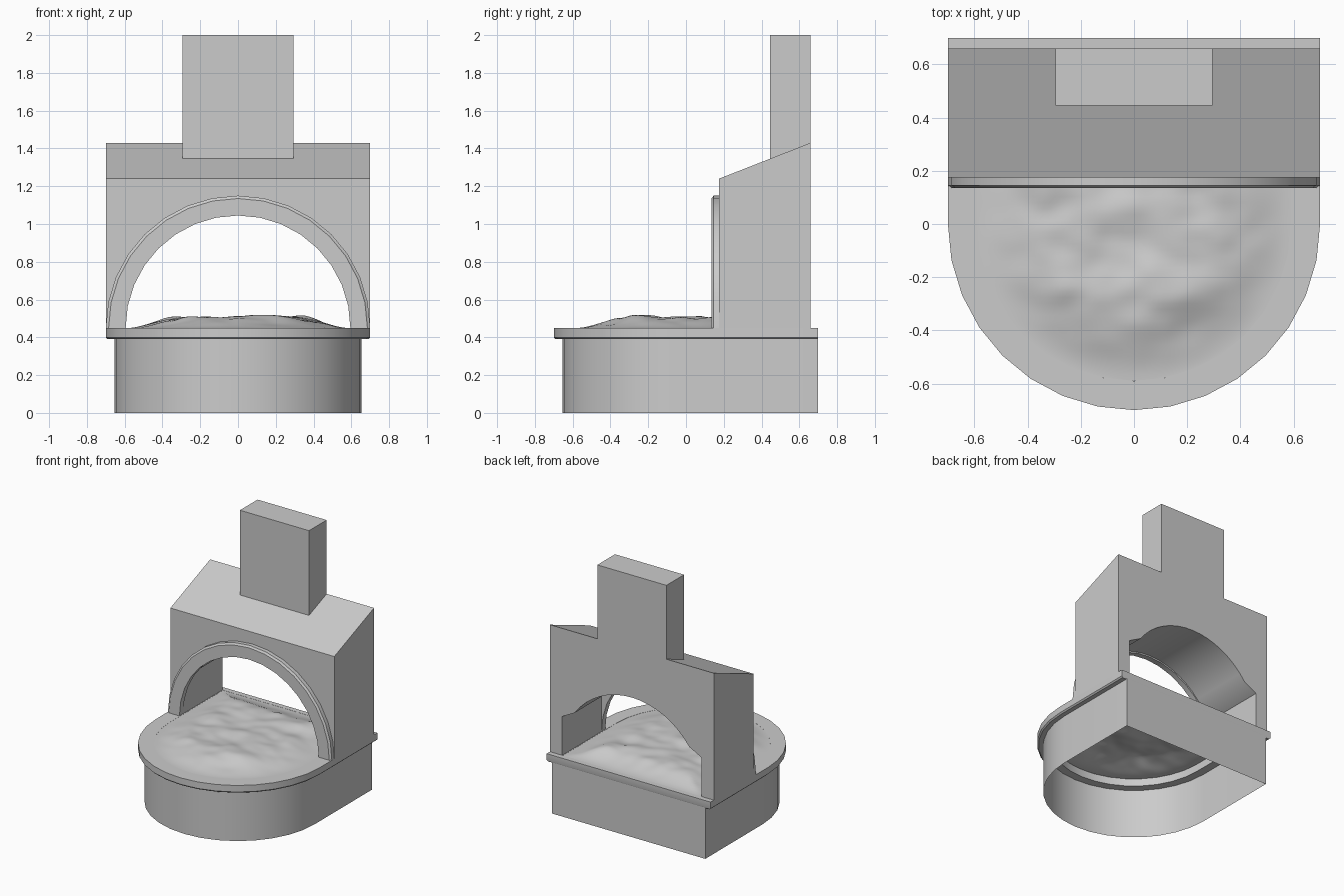
import bpy, bmesh, math
from mathutils import Vector, noise

cube = bpy.data.objects.get("Cube")
if cube:
    bpy.data.objects.remove(cube, do_unlink=True)

stone = bpy.data.materials.new("stone_grey")
stone.use_nodes = True
GREY = (0.6, 0.6, 0.6, 1)
stone.diffuse_color = GREY
stone.node_tree.nodes["Principled BSDF"].inputs["Base Color"].default_value = GREY

FLOOR = 0.45      # top of the hearth rim
BACK = 0.66       # rear plane of the hood
SEGMENTS = 16     # sides in each half circle


def loft(name, rows, ring=False, wrap=False, caps=False, fix=True, angle=30):
    """Skin rows of points; ring closes each row, wrap joins last row to first."""
    bm = bmesh.new()
    grid = [[bm.verts.new(p) for p in row] for row in rows]
    n, m = len(grid), len(grid[0])
    for j in range(n if wrap else n - 1):
        a, b = grid[j], grid[(j + 1) % n]
        for i in range(m if ring else m - 1):
            k = (i + 1) % m
            bm.faces.new((a[i], a[k], b[k], b[i]))
    if caps:
        bm.faces.new(grid[0])
        bm.faces.new(grid[-1])
    if fix:
        bmesh.ops.recalc_face_normals(bm, faces=bm.faces)
    mesh = bpy.data.meshes.new(name)
    bm.to_mesh(mesh)
    bm.free()
    mesh.materials.append(stone)
    obj = bpy.data.objects.new(name, mesh)
    bpy.context.collection.objects.link(obj)
    bpy.ops.object.select_all(action='DESELECT')
    obj.select_set(True)
    bpy.context.view_layer.objects.active = obj
    bpy.ops.object.shade_smooth_by_angle(angle=math.radians(angle))
    return obj


def half_circle(r, start=0.0, end=math.pi):
    steps = [start + (end - start) * i / SEGMENTS for i in range(SEGMENTS + 1)]
    return [(r * math.cos(t), r * math.sin(t)) for t in steps]


def d_outline(r, back, z):
    """Round at the front, square at the back."""
    front = [(x, -y, z) for x, y in half_circle(r)]
    return front + [(-r, back, z), (r, back, z)]


# Hollow base, open underneath
loft("base_wall", [d_outline(0.655, 0.70, z) for z in (0, 0.395)], ring=True)

# Overhanging rim with a softened lower edge
rim = [(0.59, BACK, 0.39), (0.69, 0.695, 0.39), (0.70, 0.70, 0.40),
       (0.70, 0.70, FLOOR), (0.59, BACK, FLOOR)]
loft("hearth_rim", [d_outline(*p) for p in rim], ring=True, wrap=True)

# Lumpy bed of coals filling the rim
R = 0.592
rows = []
for j in range(57):
    y = -R + 0.004 + (BACK + R - 0.004) * j / 56
    w = R if y > 0 else math.sqrt(R * R - y * y)
    row = []
    for i in range(57):
        x = w * (i / 28 - 1)
        edge = R - (abs(x) if y > 0 else math.hypot(x, y))
        t = max(0, min(1, edge / 0.28, (BACK - y) / 0.2))
        lumps = noise.noise(Vector((x * 4, y * 6, 3))) + 0.4 * noise.noise(Vector((x * 9, y * 12, 7)))
        t = t * t * (3 - 2 * t)
        row.append((x, y, FLOOR - 0.001 + t * (0.053 + 0.022 * lumps)))
    rows.append(row)
loft("coal_bed", rows, fix=False, angle=60)

# Hood with sloped top and an arched passage with low square shoulders
shoulder = math.radians(36)
arch = [(x, FLOOR + z) for x, z in half_circle(0.605, shoulder, math.pi - shoulder)]


def hood_section(y, top):
    outline = [(-0.70, FLOOR), (-0.70, top), (0.70, top), (0.70, FLOOR),
               (0.595, FLOOR), (0.595, 0.75)] + arch + [(-0.595, 0.75), (-0.595, FLOOR)]
    return [(x, y, z) for x, z in outline]


loft("hood", [hood_section(0.175, 1.24), hood_section(BACK, 1.43)], ring=True, caps=True)

# Raised arch trim on the hood front
trim = [(0.595, 0.135), (0.685, 0.135), (0.692, 0.142), (0.70, 0.145),
        (0.70, 0.18), (0.595, 0.18)]
sections = [[(r * math.cos(t), y, FLOOR + r * math.sin(t)) for r, y in trim]
            for t in (math.pi * i / SEGMENTS for i in range(SEGMENTS + 1))]
loft("arch_trim", sections, ring=True, caps=True, angle=25)


# Chimney rising from the slope, flush with the rear
def chimney_section(front_z, back_z):
    return [(-0.295, 0.445, front_z), (0.295, 0.445, front_z),
            (0.295, BACK, back_z), (-0.295, BACK, back_z)]


loft("chimney", [chimney_section(1.345, 1.43), chimney_section(2, 2)], ring=True, caps=True)
